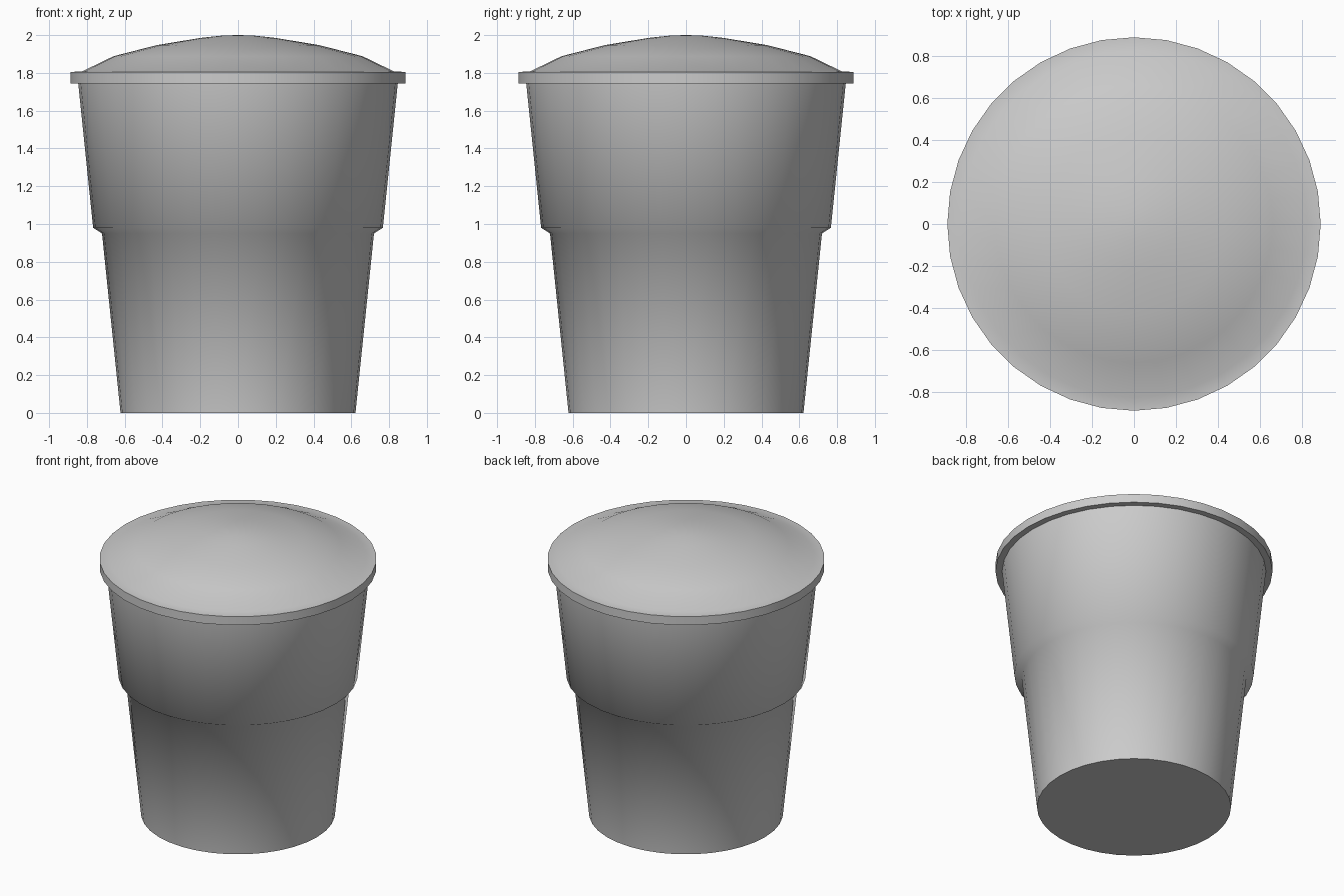
import bpy, bmesh, math

if "Cube" in bpy.data.objects:
    bpy.data.objects.remove(bpy.data.objects["Cube"])

SIDES = 36


def lathe(name, profile, angle):
    """Revolve an (r, z) profile around z; r = 0 makes a pole."""
    bm = bmesh.new()
    rings = []
    for r, z in profile:
        if r == 0:
            rings.append([bm.verts.new((0, 0, z))] * SIDES)
        else:
            rings.append([bm.verts.new((r * math.cos(2 * math.pi * i / SIDES),
                                        r * math.sin(2 * math.pi * i / SIDES), z))
                          for i in range(SIDES)])
    for a, b in zip(rings, rings[1:]):
        for i in range(SIDES):
            j = (i + 1) % SIDES
            bm.faces.new(list(dict.fromkeys((a[i], a[j], b[j], b[i]))))
    # Close a profile that starts away from the axis
    if profile[0][0] > 0:
        bm.faces.new(rings[0][::-1])
    bmesh.ops.recalc_face_normals(bm, faces=bm.faces)
    mesh = bpy.data.meshes.new(name)
    bm.to_mesh(mesh)
    bm.free()
    obj = bpy.data.objects.new(name, mesh)
    bpy.context.collection.objects.link(obj)
    bpy.ops.object.select_all(action='DESELECT')
    obj.select_set(True)
    bpy.context.view_layer.objects.active = obj
    bpy.ops.object.shade_smooth_by_angle(angle=math.radians(angle))
    return obj


# Tapered cup with a stepped waist and flat base, one continuous shell with the lid
lathe("cup_with_lid", [
    (0.622, 0.0), (0.72, 0.95), (0.767, 0.98), (0.846, 1.745),   # cup wall
    (0.888, 1.745), (0.888, 1.805),                              # lid rim
    (0.825, 1.808), (0.66, 1.888), (0.43, 1.947),                # domed lid
    (0.2, 1.985), (0.08, 1.998), (0, 2.0)], 75)
